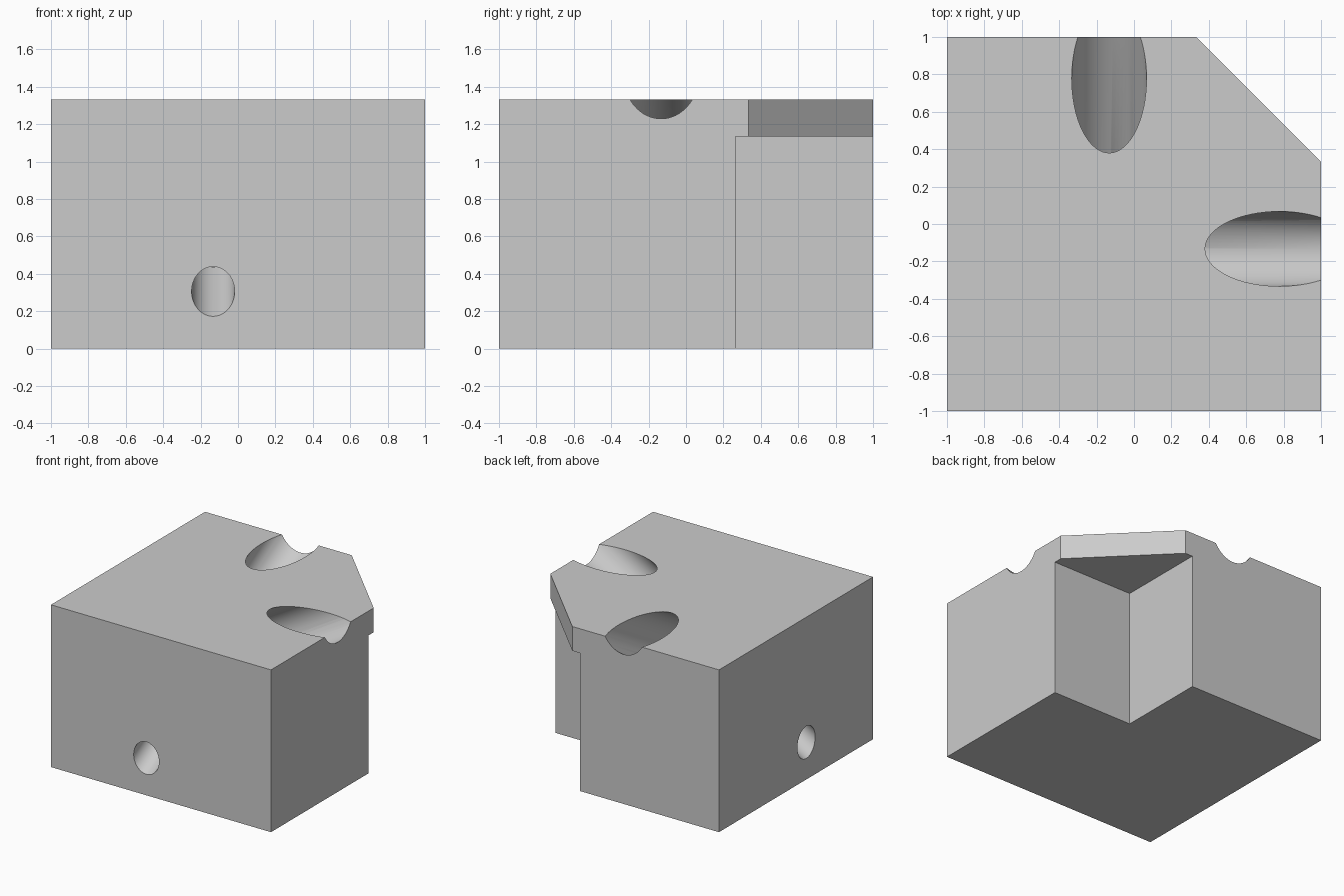
import bpy
import bmesh
from math import radians, tan
from mathutils import Vector

if "Cube" in bpy.data.objects:
    bpy.data.objects.remove(bpy.data.objects["Cube"], do_unlink=True)

HEIGHT = 4 / 3
SLAB = 0.2            # thickness of the roof over the corner notch
NOTCH = 0.265         # where the notch starts in x and y
CHAMFER = 1 / 3       # where the cut corner starts
HOLE = -0.133         # sideways position of both screw holes
TILT = radians(30)
ENTRY = 0.78          # where the hole axis meets the top
SEAT = -0.6           # where the wide bore steps down

grey = bpy.data.materials.new("light_grey")
grey.use_nodes = True
grey.diffuse_color = (0.6, 0.6, 0.6, 1)
grey.node_tree.nodes["Principled BSDF"].inputs["Base Color"].default_value = (0.6, 0.6, 0.6, 1)


def prism(name, outline, bottom, top):
    bm = bmesh.new()
    face = bm.faces.new([bm.verts.new((x, y, bottom)) for x, y in outline])
    grown = bmesh.ops.extrude_face_region(bm, geom=[face])["geom"]
    verts = [v for v in grown if isinstance(v, bmesh.types.BMVert)]
    bmesh.ops.translate(bm, vec=(0, 0, top - bottom), verts=verts)
    bmesh.ops.recalc_face_normals(bm, faces=bm.faces)
    mesh = bpy.data.meshes.new(name)
    bm.to_mesh(mesh)
    bm.free()
    mesh.materials.append(grey)
    obj = bpy.data.objects.new(name, mesh)
    bpy.context.collection.objects.link(obj)
    return obj


def bore(name, radius, start, end, swap):
    # Cylinder between two stations along the sloping hole axis
    def axis_point(s):
        z = HEIGHT + (s - ENTRY) * tan(TILT)
        return Vector((s, HOLE, z) if swap else (HOLE, s, z))
    a, b = axis_point(start), axis_point(end)
    bpy.ops.mesh.primitive_cylinder_add(
        vertices=64, radius=radius, depth=(b - a).length, location=(a + b) / 2,
        rotation=(b - a).to_track_quat("Z", "Y").to_euler())
    obj = bpy.context.object
    obj.name = name
    obj.data.materials.append(grey)
    return obj


# Block with one cut corner
block = prism("corner_block", [(-1, -1), (1, -1), (1, CHAMFER), (CHAMFER, 1), (-1, 1)], 0, HEIGHT)

# Notch under the cut corner, then two crossing counterbored screw holes
cutters = [prism("notch_cutter", [(NOTCH, NOTCH), (2, NOTCH), (2, 2), (NOTCH, 2)], -1, HEIGHT - SLAB)]
for swap in (False, True):
    cutters.append(bore("head_bore_cutter", 0.2, SEAT, 2, swap))
    cutters.append(bore("shank_bore_cutter", 0.115, -1.5, SEAT + 0.2, swap))

bpy.ops.object.select_all(action="DESELECT")
bpy.context.view_layer.objects.active = block
block.select_set(True)
for cutter in cutters:
    cutter.hide_render = True
    cut = block.modifiers.new("cut", "BOOLEAN")
    cut.operation = "DIFFERENCE"
    cut.solver = "EXACT"
    cut.object = cutter
    bpy.ops.object.modifier_apply(modifier=cut.name)
    bpy.data.objects.remove(cutter, do_unlink=True)

bpy.ops.object.shade_smooth_by_angle(angle=radians(30))
